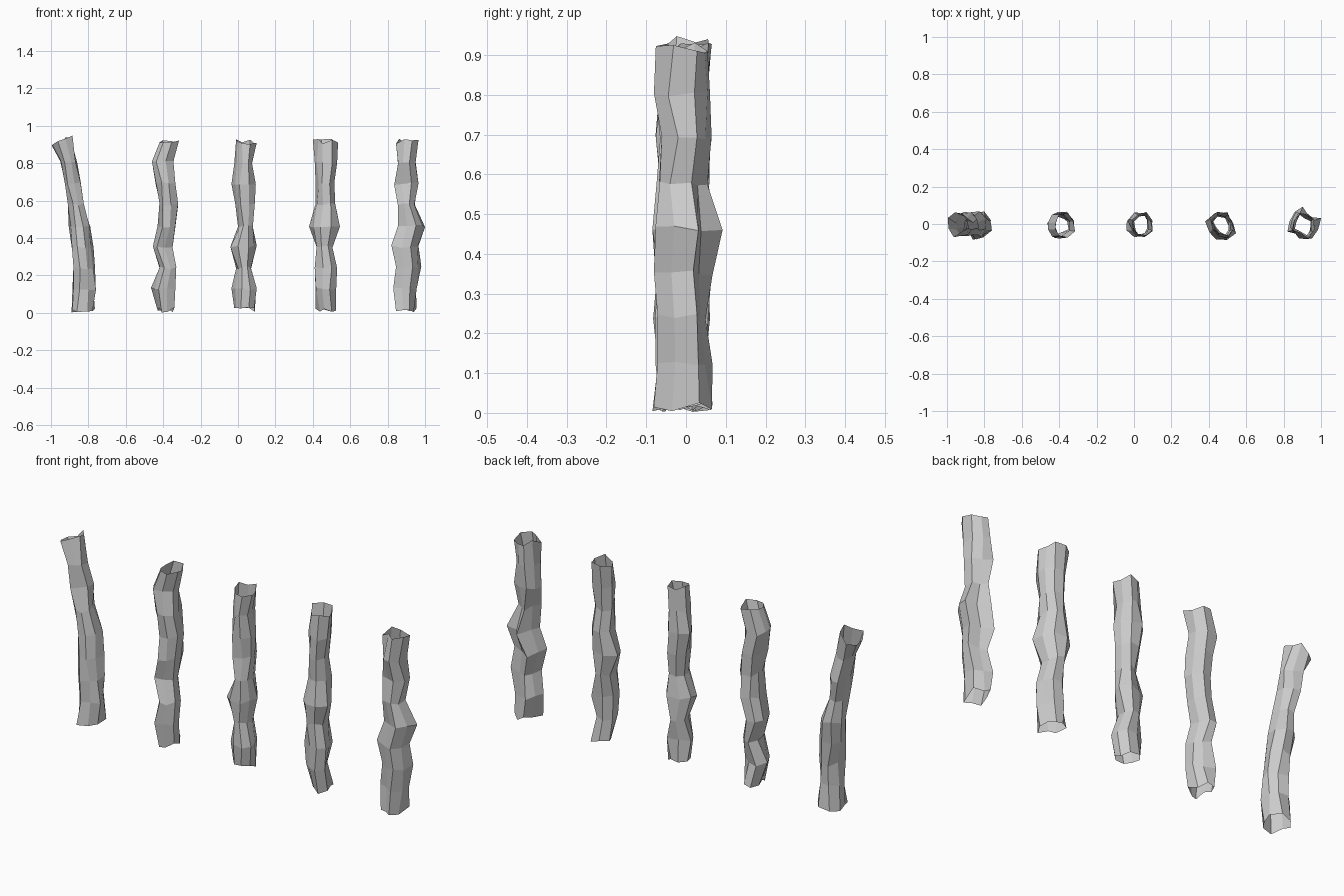
import bpy, math, random

if "Cube" in bpy.data.objects:
    bpy.data.objects.remove(bpy.data.objects["Cube"])

SIDES = 8
RINGS = 9

# Left and right outline (x) of each tube, from bottom ring to top ring
OUTLINES = {
    "leaning_tube": ([-.89, -.885, -.88, -.89, -.905, -.91, -.925, -.95, -.995],
                     [-.765, -.76, -.765, -.772, -.79, -.825, -.84, -.86, -.885]),
    "left_tube": ([-.43, -.465, -.42, -.455, -.43, -.42, -.44, -.46, -.42],
                  [-.34, -.335, -.33, -.35, -.335, -.32, -.335, -.345, -.315]),
    "middle_tube": ([-.02, -.035, -.01, -.04, 0, -.015, -.035, -.02, -.01],
                    [.09, .10, .07, .10, .08, .09, .095, .075, .10]),
    "right_tube": ([.415, .415, .41, .42, .38, .415, .415, .41, .40],
                   [.525, .525, .53, .505, .545, .52, .515, .53, .535]),
    "far_right_tube": ([.845, .83, .845, .82, .855, .855, .835, .855, .845],
                       [.955, .955, .98, .965, 1.0, .945, .965, .95, .965]),
}


def fit(values, low, high):
    a, b = min(values), max(values)
    return [low + (v - a) / (b - a) * (high - low) for v in values]


def rough_tube(name, left, right, seed):
    """Open, thin-walled tube of crumpled, grooved eight-sided rings."""
    rng = random.Random(seed)
    verts, faces = [], []
    angles = [2 * math.pi * (s + .5) / SIDES for s in range(SIDES)]
    # Each tube keeps its own lengthwise grooves, varied a little per ring
    grooves = [rng.uniform(.7, 1.0) for _ in angles]
    for r in range(RINGS):
        z = 0.015 + 0.1125 * r
        bump = 0.016 if r in (0, RINGS - 1) else 0.01
        radii = [g * rng.uniform(.75, 1.1) for g in grooves]
        xs = fit([k * math.cos(a) for k, a in zip(radii, angles)], left[r], right[r])
        ys = fit([k * math.sin(a) for k, a in zip(radii, angles)],
                 -rng.uniform(.058, .085), rng.uniform(.045, .068))
        for x, y in zip(xs, ys):
            lean = 0.0
            if name == "leaning_tube" and r == RINGS - 1:
                lean = .05 * (x - left[r]) / (right[r] - left[r]) - .025
            verts.append((x, y, max(0, z + lean + rng.uniform(-.8, 1) * bump)))
    # Single bulging corner at mid height of the last tube
    if name == "far_right_tube":
        i = 4 * SIDES + 2
        verts[i] = (verts[i][0], .092, .46)
    for r in range(RINGS - 1):
        for s in range(SIDES):
            t = (s + 1) % SIDES
            a, b = r * SIDES, (r + 1) * SIDES
            faces.append((a + s, a + t, b + t, b + s))
    mesh = bpy.data.meshes.new(name)
    mesh.from_pydata(verts, [], faces)
    mesh.update()
    bpy.context.collection.objects.link(bpy.data.objects.new(name, mesh))


# Row of five tubes
for n, (name, (left, right)) in enumerate(OUTLINES.items()):
    rough_tube(name, left, right, 11 + n)
